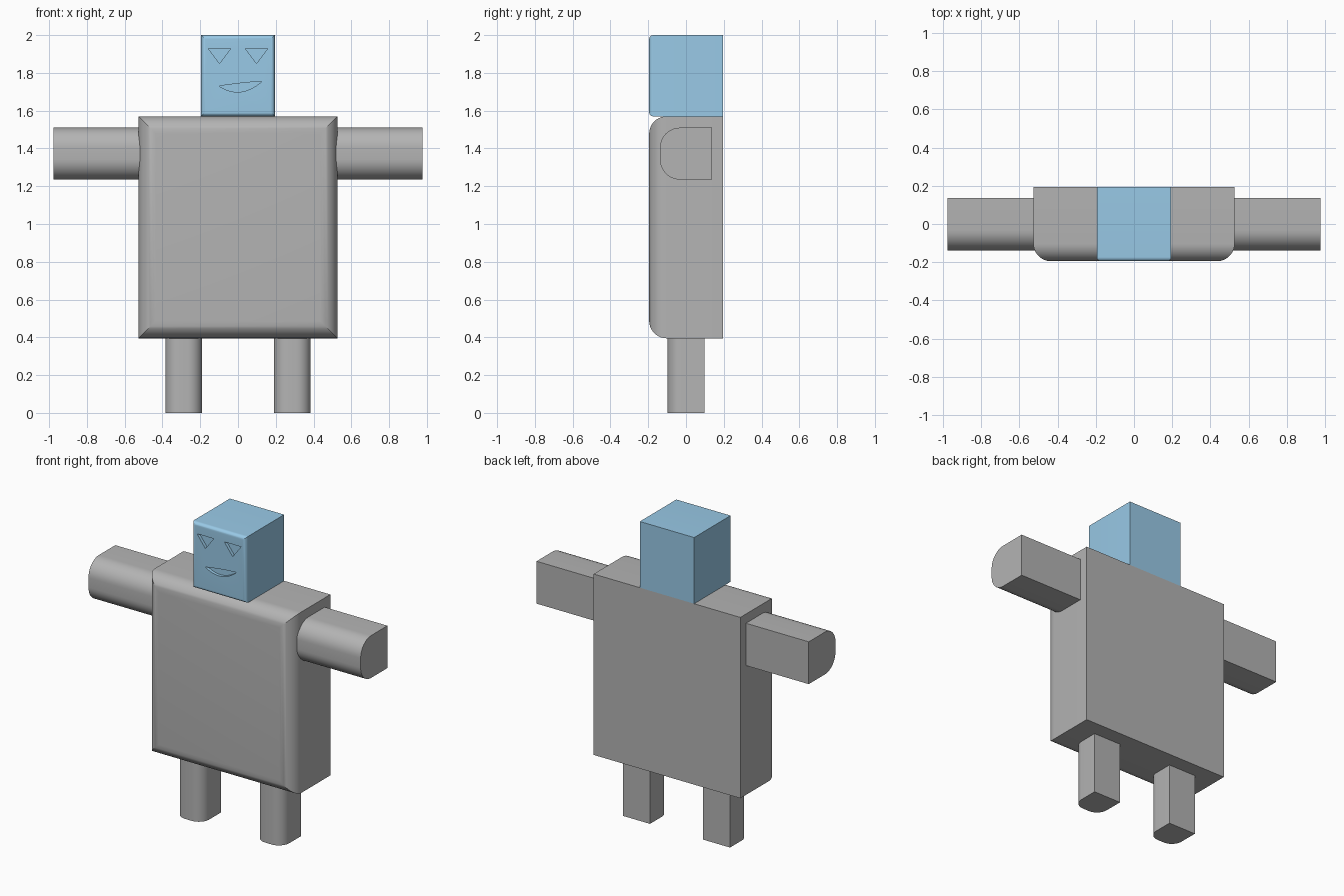
import bpy, bmesh, math

if "Cube" in bpy.data.objects:
    bpy.data.objects.remove(bpy.data.objects["Cube"])


def srgb(r, g, b):
    def lin(c):
        c /= 255
        return c / 12.92 if c <= 0.04045 else ((c + 0.055) / 1.055) ** 2.4
    return (lin(r), lin(g), lin(b), 1)


def material(name, colour):
    m = bpy.data.materials.new(name)
    m.diffuse_color = colour
    m.use_nodes = True
    m.node_tree.nodes["Principled BSDF"].inputs["Base Color"].default_value = m.diffuse_color
    return m


GREY = material("grey", srgb(180, 180, 180))
BLUE = material("light blue", srgb(157, 207, 237))


def add_object(name, bm, mat):
    bmesh.ops.recalc_face_normals(bm, faces=bm.faces)
    me = bpy.data.meshes.new(name)
    bm.to_mesh(me)
    bm.free()
    me.materials.append(mat)
    ob = bpy.data.objects.new(name, me)
    bpy.context.collection.objects.link(ob)
    return ob


def smooth(ob):
    bpy.ops.object.select_all(action='DESELECT')
    ob.select_set(True)
    bpy.context.view_layer.objects.active = ob
    bpy.ops.object.shade_smooth_by_angle(angle=math.radians(30))


def block(name, lo, hi, radius, mat, axes):
    """Box whose front edges running along the given axes are rounded."""
    bm = bmesh.new()
    bmesh.ops.create_cube(bm, size=1)
    for v in bm.verts:
        v.co = [lo[i] if v.co[i] < 0 else hi[i] for i in range(3)]
    edges = []
    for e in bm.edges:
        a, b = e.verts
        if max(a.co.y, b.co.y) < lo[1] + 1e-4:
            axis = 0 if abs(a.co.x - b.co.x) > 1e-4 else 2
            if axis in axes:
                edges.append(e)
    bmesh.ops.bevel(bm, geom=edges, offset=radius, segments=10,
                    profile=0.5, affect='EDGES')
    ob = add_object(name, bm, mat)
    smooth(ob)
    return ob


def cutter(name, points, y0, y1):
    """Prism along y from an outline in the front plane."""
    bm = bmesh.new()
    face = bm.faces.new([bm.verts.new((x, y0, z)) for x, z in points])
    new = bmesh.ops.extrude_face_region(bm, geom=[face])["geom"]
    for v in new:
        if isinstance(v, bmesh.types.BMVert):
            v.co.y = y1
    ob = add_object(name, bm, BLUE)
    ob.hide_render = True
    return ob


# Torso, rounded around its front face
block("torso", (-0.527, -0.195, 0.395), (0.527, 0.195, 1.57), 0.092, GREY, (0, 2))

# Arms and legs, rounded along their length at the front
for side, s in (("left", 1), ("right", -1)):
    xa = sorted((s * 0.50, s * 0.978))
    block(side + "_arm", (xa[0], -0.138, 1.235), (xa[1], 0.137, 1.51), 0.107, GREY, (0,))
    xl = sorted((s * 0.19, s * 0.385))
    block(side + "_leg", (xl[0], -0.098, 0), (xl[1], 0.098, 0.395), 0.075, GREY, (2,))

# Head with engraved eyes and mouth
head = block("head", (-0.195, -0.195, 1.57), (0.195, 0.195, 2.0), 0.022, BLUE, (0, 2))
outlines = [[(c - 0.06, 1.93), (c + 0.06, 1.93), (c, 1.85)] for c in (-0.098, 0.098)]
mouth = []
for i in range(15):
    t = i / 14
    mouth.append((-0.1 + 0.227 * t, 1.73 + 0.025 * t - 0.172 * t * (1 - t)))
for i in range(1, 8):
    t = 1 - i / 8
    mouth.append((-0.1 + 0.227 * t, 1.73 + 0.025 * t + 0.012 * t * (1 - t)))
outlines.append(mouth)
for points in outlines:
    tool = cutter("face_cutter", points, -0.25, -0.175)
    mod = head.modifiers.new("engrave", 'BOOLEAN')
    mod.operation, mod.solver, mod.object = 'DIFFERENCE', 'EXACT', tool
    bpy.context.view_layer.objects.active = head
    bpy.ops.object.modifier_apply(modifier=mod.name)
    bpy.data.objects.remove(tool)
smooth(head)
